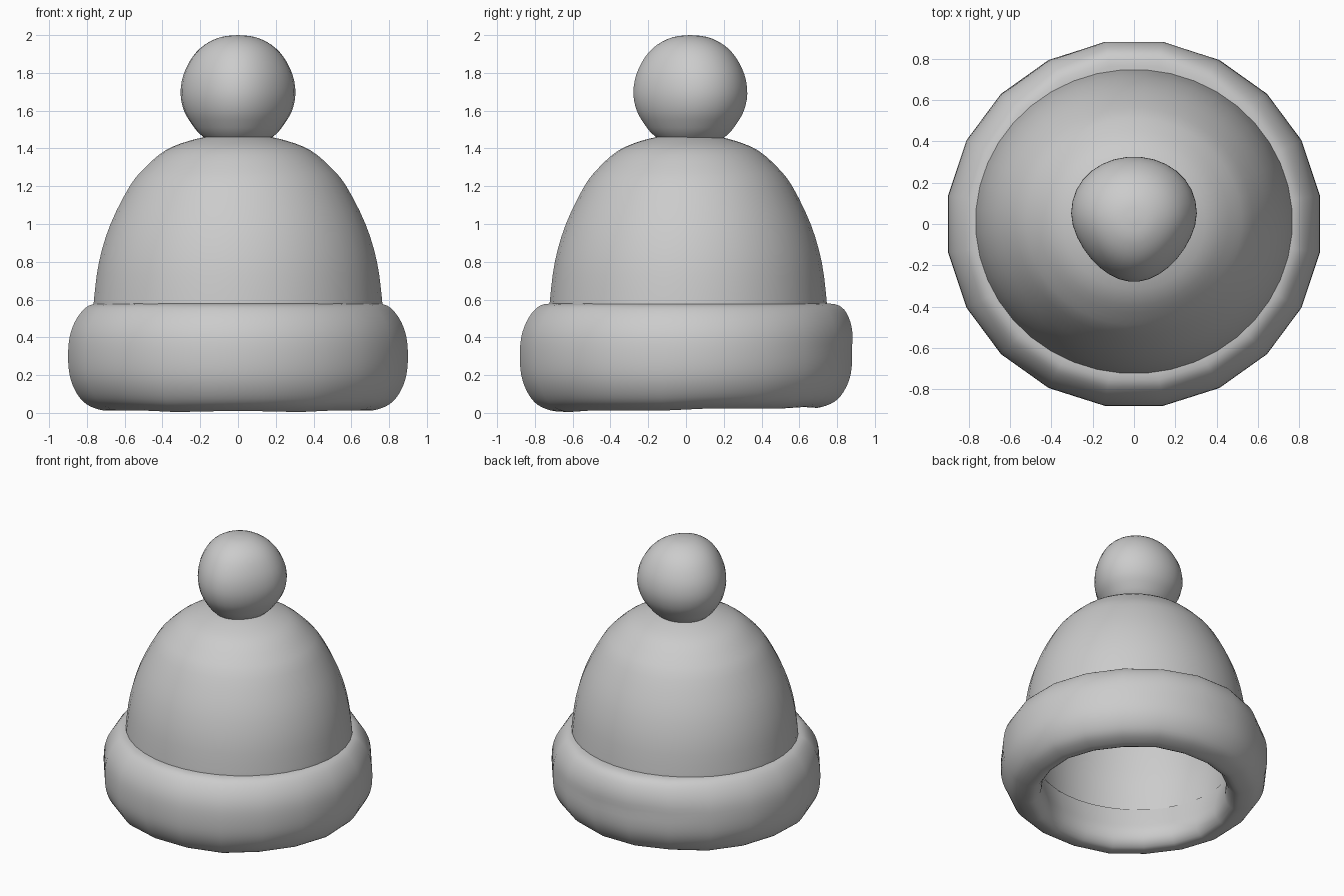
import bpy, bmesh, math
from mathutils import Vector

if "Cube" in bpy.data.objects:
    bpy.data.objects.remove(bpy.data.objects["Cube"])


def smooth_profile(pts, steps=3):
    """Catmull-Rom refinement of an (r, z) profile."""
    p = [Vector(q) for q in pts]
    p = [p[0]] + p + [p[-1]]
    out = []
    for i in range(1, len(p) - 2):
        a, b, c, d = p[i - 1:i + 3]
        for k in range(steps):
            t = k / steps
            out.append(0.5 * (2 * b + (c - a) * t + (2 * a - 5 * b + 4 * c - d) * t * t
                              + (3 * b - a - 3 * c + d) * t ** 3))
    return out + [p[-1]]


def lathe(name, pts, sides, sx=1.0, sy=1.0, oy=0.0, warp=None):
    """Revolve a profile around z, with an optional per-point warp."""
    bm = bmesh.new()
    rings = []
    for q in smooth_profile(pts):
        ring = []
        for i in range(sides):
            a = 2 * math.pi * (i + 0.5) / sides
            r, z = max(q.x, 0), q.y
            x, y = r * math.cos(a) * sx, r * math.sin(a) * sy
            if warp:
                x, y, z = warp(x, y, z, a)
            ring.append(bm.verts.new((x, y + oy, z)))
        rings.append(ring)
    for lo, hi in zip(rings, rings[1:]):
        for i in range(sides):
            j = (i + 1) % sides
            bm.faces.new((lo[i], lo[j], hi[j], hi[i]))
    bmesh.ops.remove_doubles(bm, verts=bm.verts, dist=0.0005)
    me = bpy.data.meshes.new(name)
    bm.to_mesh(me)
    bm.free()
    ob = bpy.data.objects.new(name, me)
    bpy.context.collection.objects.link(ob)
    bpy.ops.object.select_all(action='DESELECT')
    ob.select_set(True)
    bpy.context.view_layer.objects.active = ob
    bpy.ops.object.shade_smooth_by_angle(angle=math.radians(40))
    return ob


def brim_warp(x, y, z, a):
    # square the back upper edge, lift the back lower edge, ripple the hem
    s = math.sin(a)
    y += 0.04 * max(0, s) ** 4 * min(1, max(0, (z - 0.35) / 0.2))
    low = max(0, 1 - z / 0.3)
    z += low * (0.011 * (1 + s) + 0.004 * math.sin(7 * a))
    return x, y, z


def pom_warp(x, y, z, a):
    # slightly narrower toward the front
    return x * (1 + 0.6 * (y if y < 0 else 0.5 * y)), y, z


# Folded brim: from inner lip, under the hem, up the outside to the crown
lathe("brim", [(0.67, 0.32), (0.64, 0.2), (0.625, 0.12), (0.64, 0.05), (0.69, 0.008),
               (0.76, 0.02), (0.82, 0.055), (0.865, 0.12), (0.892, 0.2), (0.90, 0.3),
               (0.892, 0.4), (0.865, 0.48), (0.82, 0.545), (0.77, 0.575), (0.69, 0.578)],
      20, 1.012, 0.99, 0, brim_warp)

# Knitted crown
lathe("crown", [(0.768, 0.54), (0.765, 0.6), (0.738, 0.8), (0.677, 1.0), (0.575, 1.2),
                (0.493, 1.3), (0.385, 1.39), (0.26, 1.44), (0.14, 1.465), (0, 1.47)],
      40, 1.0, 0.96, 0.012)

# Inside lining of the cavity
lathe("lining", [(0, 1.38), (0.15, 1.37), (0.3, 1.32), (0.42, 1.22), (0.53, 1.06),
                 (0.61, 0.86), (0.66, 0.6), (0.67, 0.45), (0.665, 0.3)],
      40, 1.0, 0.97, 0.005)

# Pompom
lathe("pompom", [(0, 1.42), (0.13, 1.43), (0.2, 1.475), (0.245, 1.53), (0.285, 1.6),
                 (0.303, 1.69), (0.288, 1.79), (0.24, 1.885), (0.175, 1.95),
                 (0.09, 1.99), (0, 2.0)],
      32, 1.0, 1.0, 0.023, pom_warp)
